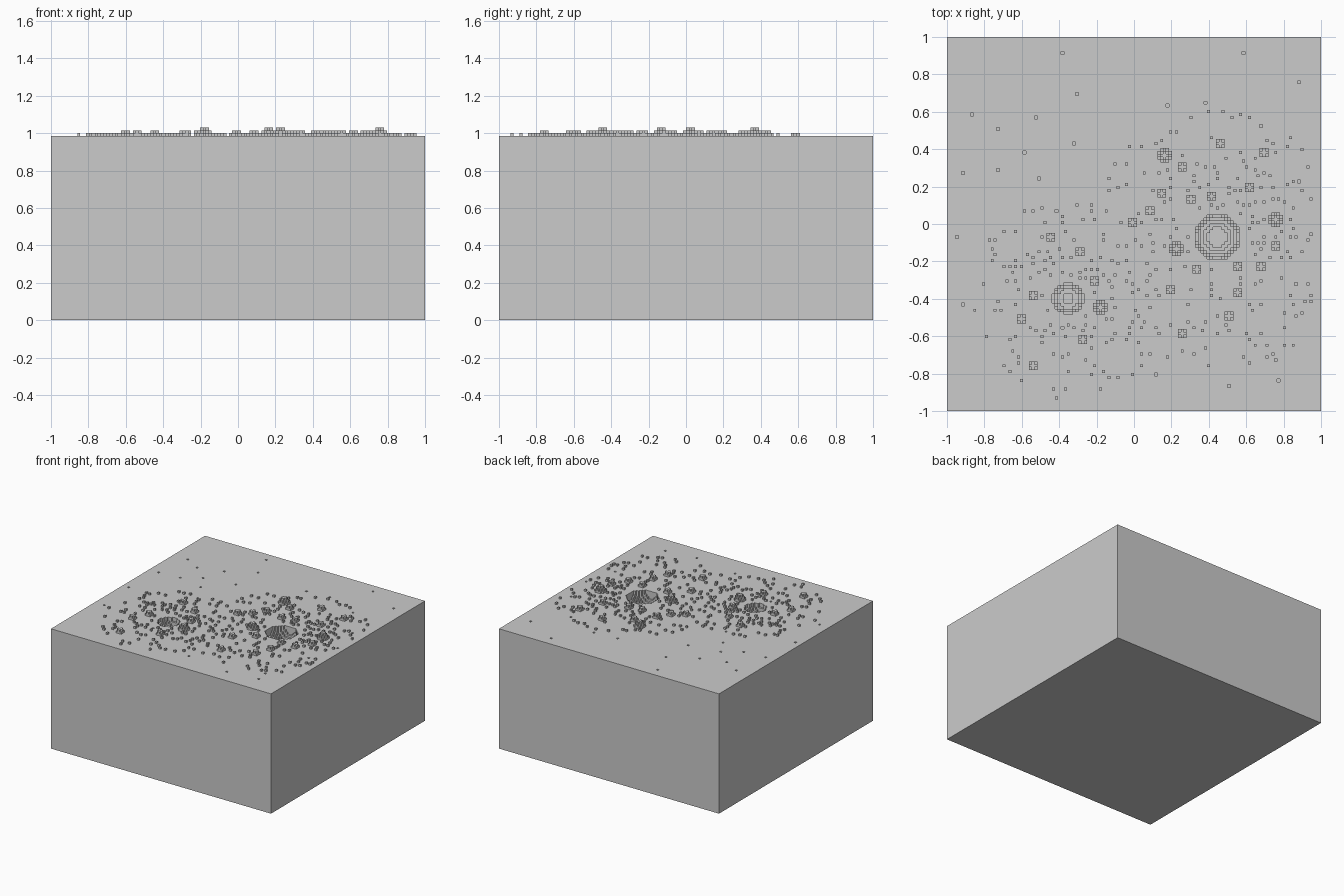
import bpy, bmesh, math, random

if "Cube" in bpy.data.objects:
    bpy.data.objects.remove(bpy.data.objects["Cube"])

random.seed(7)
N = 64                 # voxels per unit
GROUND = 63            # ground level in voxels
heights = {(i, j): GROUND for i in range(-N, N) for j in range(-N, N)}


def cell(p):
    return math.floor(p[0] * N), math.floor(p[1] * N)


def ball(p, r, sign):
    """Voxel ball centred on the ground: sign -1 digs a bowl, +1 raises a pebble."""
    ci, cj = cell(p)
    n = int(r) + 1
    for di in range(-n, n + 1):
        for dj in range(-n, n + 1):
            rest = r * r - di * di - dj * dj
            if rest >= 0:
                h = int(math.sqrt(rest))
                heights[ci + di, cj + dj] = GROUND + (h + 1 if sign > 0 else -h - 1)


# Two bowl craters
craters = [((0.449, -0.075), 7.7, 0.70, 195), ((-0.352, -0.40), 5.2, 0.53, 125)]
for centre, r, reach, count in craters:
    ball(centre, r, -1)

# Medium and large pebbles
large = [(.16, .37), (.76, .03), (.23, -.13), (-.18, -.44)]
medium = [(.46, .43), (.69, .38), (.26, .31), (.62, .2), (.15, .17), (.305, .125),
          (.42, .155), (.09, .07), (-.01, .01), (-.44, -.07), (-.295, -.145),
          (-.21, -.30), (-.535, -.39), (-.595, -.505), (-.28, -.615), (-.535, -.76),
          (.25, -.59), (.51, -.49), (.56, -.375), (.56, -.23), (.68, -.23),
          (.75, -.115), (.335, -.245), (.19, -.345)]
for p in large:
    ball(p, 2.3, 1)
for p in medium:
    ball(p, 1.5, 1)

# Tiny one-voxel pits
pits = [(-.39, .92), (.58, .91), (.88, .75), (-.31, .70), (.39, .65), (.18, .64),
        (-.87, .58), (-.52, .57), (-.72, .51), (-.32, .43), (-.59, .38), (-.91, .27),
        (-.72, .29), (-.51, .24), (-.95, -.07), (-.41, .07), (.95, -.06), (.89, .23),
        (-.91, -.43), (-.39, -.56), (.12, -.80), (.78, -.83), (.68, .53), (.86, -.32),
        (.51, -.87), (.75, -.72)]
for p in pits:
    heights[cell(p)] = GROUND - 1

# One-voxel pebbles scattered around each crater
for (cx, cy), r, reach, count in craters:
    placed = 0
    while placed < count:
        a = random.uniform(0, math.tau)
        d = random.uniform(r / N + 0.04, reach)
        x, y = cx + d * math.cos(a), cy + d * math.sin(a)
        c = cell((x, y))
        if abs(x) < .95 and abs(y) < .95 and all(
                heights[c[0] + u, c[1] + v] == GROUND
                for u in (-1, 0, 1) for v in (-1, 0, 1)):
            heights[c] = GROUND + 1
            placed += 1

bm = bmesh.new()
cache = {}


def face(*points):
    for p in points:
        if p not in cache:
            cache[p] = bm.verts.new([c / N for c in p])
    bm.faces.new([cache[p] for p in points])


# Flat tops, merged into strips along x
for j in range(-N, N):
    i = -N
    while i < N:
        h, k = heights[i, j], i
        while k < N and heights[k, j] == h:
            k += 1
        face((i, j, h), (k, j, h), (k, j + 1, h), (i, j + 1, h))
        i = k

# Step walls between neighbouring cells
for (i, j), a in heights.items():
    b = heights.get((i + 1, j), a)
    if a != b:
        x = i + 1
        face((x, j, b), (x, j + 1, b), (x, j + 1, a), (x, j, a))
    b = heights.get((i, j + 1), a)
    if a != b:
        y = j + 1
        face((i, y, b), (i, y, a), (i + 1, y, a), (i + 1, y, b))

# Block sides and underside
corners = [(-N, -N), (N, -N), (N, N), (-N, N)]
for k in range(4):
    p, q = corners[k], corners[(k + 1) % 4]
    face((*p, 0), (*q, 0), (*q, GROUND), (*p, GROUND))
face(*[(*c, 0) for c in reversed(corners)])

mesh = bpy.data.meshes.new("cratered_ground_block")
bm.to_mesh(mesh)
bm.free()
obj = bpy.data.objects.new("cratered_ground_block", mesh)
bpy.context.collection.objects.link(obj)
